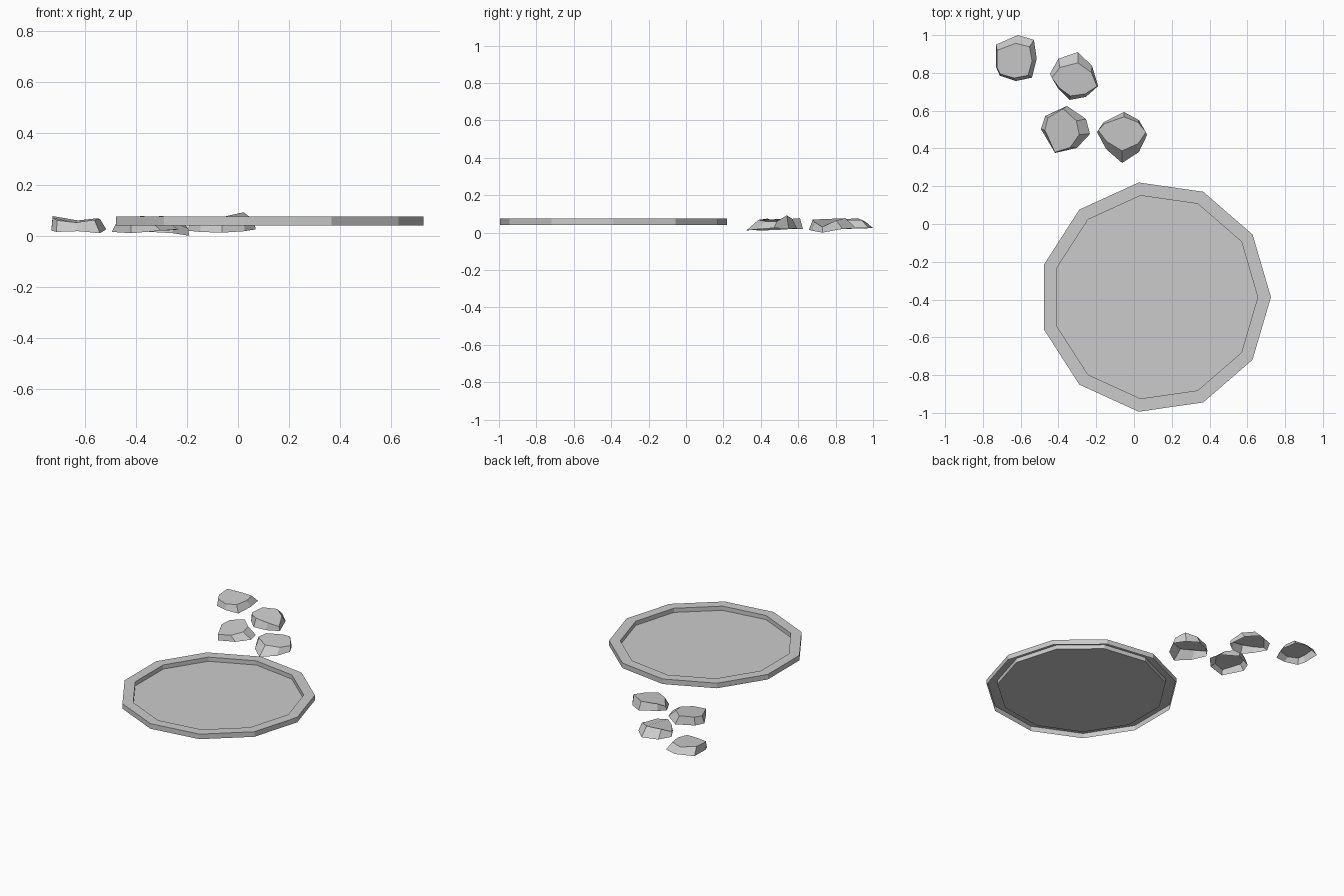
import bpy, bmesh
from math import cos, sin, tau

if "Cube" in bpy.data.objects:
    bpy.data.objects.remove(bpy.data.objects["Cube"])


def make_object(name, verts, faces):
    mesh = bpy.data.meshes.new(name)
    mesh.from_pydata(verts, [], faces)
    bm = bmesh.new()
    bm.from_mesh(mesh)
    bmesh.ops.recalc_face_normals(bm, faces=bm.faces)
    if sum(f.normal.z * f.calc_area() for f in bm.faces) < 0:
        bmesh.ops.reverse_faces(bm, faces=bm.faces)
    bm.to_mesh(mesh)
    bm.free()
    obj = bpy.data.objects.new(name, mesh)
    bpy.context.collection.objects.link(obj)
    return obj


def bridge(a, b, n):
    return [(a + i, a + (i + 1) % n, b + (i + 1) % n, b + i) for i in range(n)]


# Pond: eleven-sided shell with raised rim, open underneath
N, CX, CY = 11, 0.112, -0.387
rings = [(0.613, 0.04), (0.613, 0.075), (0.543, 0.075), (0.543, 0.046)]
verts = [(CX + r * cos(tau * i / N), CY + r * sin(tau * i / N), z)
         for r, z in rings for i in range(N)]
faces = [f for k in range(3) for f in bridge(k * N, (k + 1) * N, N)]
make_object("pond_rim", verts, faces)
make_object("pond_water", verts[3 * N:], [tuple(range(N))])


# Stepping stones: rough outlines tapering to a smaller uneven top, open underneath
def stone(name, outline, top_box, heights, feet):
    n = len(outline)
    xs, ys = zip(*outline)
    x0, x1, y0, y1 = min(xs), max(xs), min(ys), max(ys)
    tx0, tx1, ty0, ty1 = top_box
    base = [(x, y, z) for (x, y), z in zip(outline, feet)]
    top = [(tx0 + (x - x0) / (x1 - x0) * (tx1 - tx0),
            ty0 + (y - y0) / (y1 - y0) * (ty1 - ty0), z)
           for (x, y), z in zip(outline, heights)]
    make_object(name, base + top, bridge(0, n, n) + [tuple(range(n, 2 * n))])


stone("stone_far_left",
      [(-.73, .95), (-.615, 1.0), (-.53, .975), (-.515, .875),
       (-.54, .775), (-.625, .757), (-.71, .785), (-.73, .83)],
      (-.725, -.54, .773, .957),
      [.077, .06, .068, .066, .062, .052, .06, .07],
      [.022, .025, .025, .025, .01, .018, .015, .02])
stone("stone_far_right",
      [(-.40, .875), (-.297, .91), (-.222, .837), (-.19, .73),
       (-.255, .673), (-.34, .657), (-.40, .715), (-.445, .795)],
      (-.435, -.196, .678, .853),
      [.072, .077, .065, .03, .055, .07, .06, .045],
      [.02, .022, .02, 0, .01, .015, .02, .02])
stone("stone_near_left",
      [(-.47, .572), (-.355, .625), (-.254, .556), (-.233, .477),
       (-.302, .403), (-.418, .376), (-.493, .503)],
      (-.472, -.29, .38, .61),
      [.07, .077, .072, .065, .055, .05, .06],
      [.02, .018, .022, .025, .02, .01, .015])
stone("stone_near_right",
      [(-.16, .54), (-.053, .593), (.026, .55), (.069, .471),
       (.026, .381), (-.063, .323), (-.148, .397), (-.196, .487)],
      (-.19, .063, .387, .567),
      [.07, .075, .092, .06, .06, .068, .075, .05],
      [.025, .022, .02, .025, .018, .012, .015, .02])
